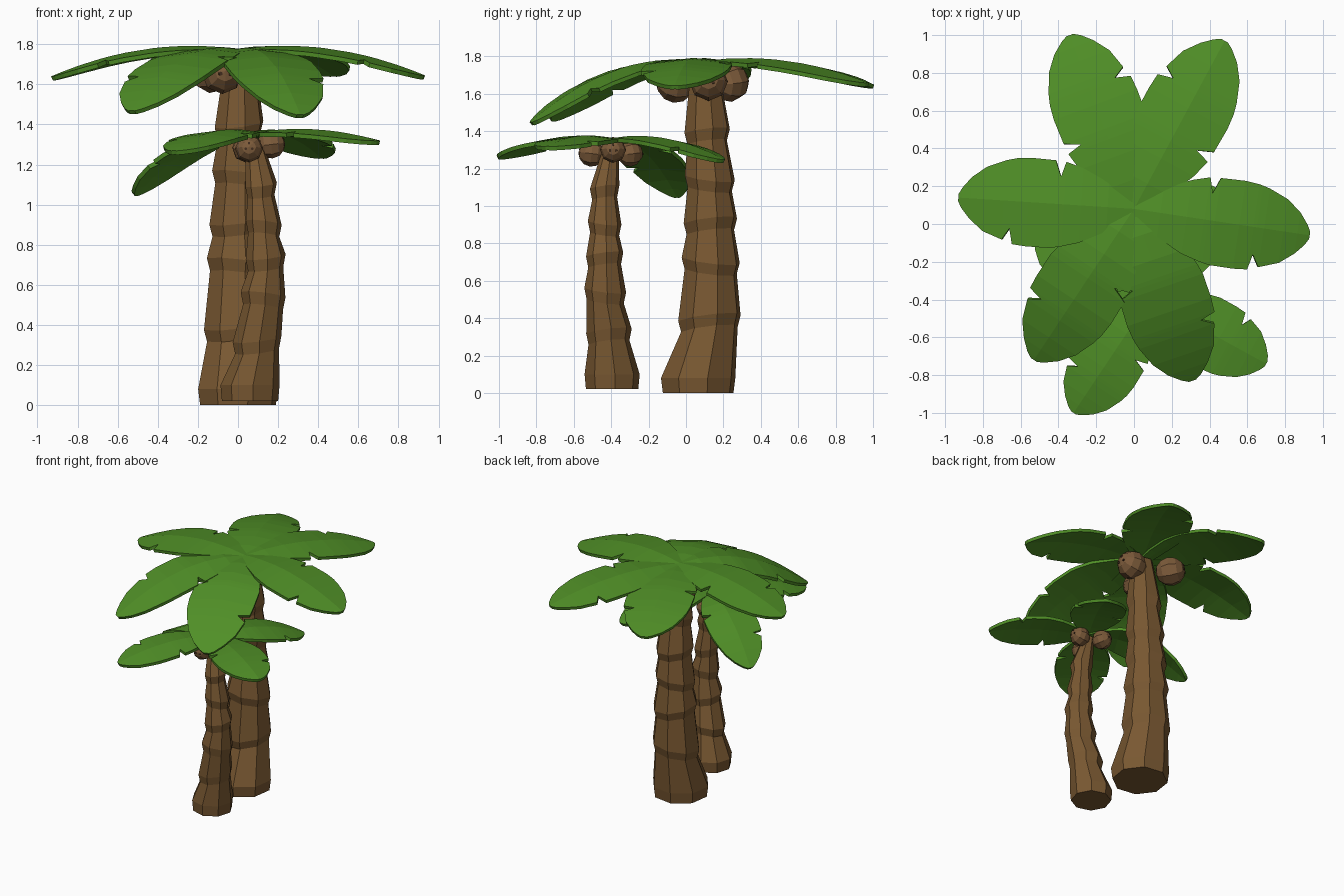
import bpy, bmesh, math
from mathutils import Vector, Matrix

if "Cube" in bpy.data.objects:
    bpy.data.objects.remove(bpy.data.objects["Cube"])


def material(name, rgb):
    m = bpy.data.materials.new(name)
    m.diffuse_color = (*rgb, 1)
    m.use_nodes = True
    m.node_tree.nodes["Principled BSDF"].inputs["Base Color"].default_value = m.diffuse_color
    return m


BARK = material("bark_brown", (0.19, 0.097, 0.031))
HUSK = material("coconut_brown", (0.2, 0.103, 0.042))
DARK = material("dark_brown", (0.05, 0.024, 0.012))
GREEN = material("leaf_green", (0.08, 0.275, 0.02))


def finish(bm, name, *mats):
    me = bpy.data.meshes.new(name)
    bm.to_mesh(me)
    bm.free()
    for m in mats:
        me.materials.append(m)
    ob = bpy.data.objects.new(name, me)
    bpy.context.collection.objects.link(ob)
    return ob


# Trunks: lofted eight-sided rings; every growth band flares out, then tapers
def trunk(name, foot, bands, top, flare, turn):
    z0, x0, y0, r0 = foot
    rings = [(z0, x0, y0, r0 * 0.95, 0), (z0 + 0.08, x0, y0, r0, 0)]
    for i, (z, x, y, r) in enumerate(bands):
        tilt = 0.12 * (-1) ** i
        rings += [(z - 0.03, x, y, r - flare, tilt), (z + 0.03, x, y, r, tilt)]
    rings.append((*top, 0))
    bm = bmesh.new()
    loops = []
    for z, x, y, r, tilt in rings:
        loop = []
        for k in range(8):
            a = turn + k * math.tau / 8
            dx, dy = r * math.cos(a), r * math.sin(a)
            loop.append(bm.verts.new((x + dx, y + dy, z + tilt * (dx + dy))))
        loops.append(loop)
    for a, b in zip(loops, loops[1:]):
        for k in range(8):
            n = (k + 1) % 8
            bm.faces.new((a[k], a[n], b[n], b[k]))
    bm.faces.new(loops[0][::-1])
    bm.faces.new(loops[-1])
    finish(bm, name, BARK)


trunk("large_trunk", (0, 0, 0.065, 0.205),
      [(0.37, -0.003, 0.125, 0.172), (0.68, 0, 0.132, 0.16), (0.89, 0, 0.13, 0.147),
       (1.12, 0.005, 0.127, 0.138), (1.37, 0.005, 0.113, 0.125)],
      (1.74, 0.01, 0.1, 0.075), 0.016, 0.25)
trunk("small_trunk", (0.02, 0.06, -0.395, 0.148),
      [(0.30, 0.095, -0.412, 0.122), (0.52, 0.125, -0.432, 0.112), (0.71, 0.138, -0.435, 0.1),
       (0.88, 0.128, -0.435, 0.09), (1.07, 0.115, -0.435, 0.079)],
      (1.32, 0.08, -0.4, 0.04), 0.012, 0.1)


# Coconuts: faceted balls whose pole faces outward, with three dark pores
def coconut(name, centre, r, heading):
    d = Vector((math.cos(heading), math.sin(heading), 0.12)).normalized()
    place = Matrix.Translation(centre) @ d.to_track_quat('Z', 'Y').to_matrix().to_4x4()
    bm = bmesh.new()
    bmesh.ops.create_uvsphere(bm, u_segments=8, v_segments=6, radius=r, matrix=place)
    body = set(bm.faces)
    for k in range(3):
        a = math.radians(90 + 120 * k)
        pos = Matrix.Translation((0.27 * r * math.cos(a), 0.27 * r * math.sin(a), 0.925 * r))
        bmesh.ops.create_cone(bm, cap_ends=True, segments=6, radius1=0.1 * r, radius2=0.1 * r,
                              depth=0.1 * r, matrix=place @ pos)
    for f in bm.faces:
        f.material_index = 0 if f in body else 1
    finish(bm, name, HUSK, DARK)


for i, (x, y, z, deg) in enumerate([(-0.08, -0.055, 1.655, -80), (0.12, 0.12, 1.665, 0),
                                    (-0.135, 0.235, 1.66, 130)]):
    coconut(f"large_tree_coconut_{i + 1}", (x, y, z), 0.104, math.radians(deg))
for i, (x, y, z, deg) in enumerate([(0.055, -0.505, 1.28, -90), (0.165, -0.39, 1.3, 0),
                                    (0.04, -0.3, 1.28, 110)]):
    coconut(f"small_tree_coconut_{i + 1}", (x, y, z), 0.07, math.radians(deg))

# Half widths along a leaf (position, left factor, right factor); sharp dips are tears
STATIONS = [(0, 0.2, 0.2), (0.15, 0.55, 0.55), (0.3, 0.84, 0.84), (0.40, 0.96, 0.95),
            (0.425, 0.62, 0.97), (0.46, 0.98, 1), (0.6, 1, 1), (0.68, 0.97, 0.97),
            (0.70, 0.95, 0.62), (0.74, 0.91, 0.88), (0.85, 0.73, 0.72), (0.93, 0.48, 0.46),
            (0.98, 0.23, 0.23), (1, 0.08, 0.08)]


# Leaves: arched blades with a gentle fold on the rib, thickened downward
def leaf(name, base, tip, half, rise=0.13, flip=False):
    base, tip = Vector(base), Vector(tip)
    flat = (tip - base).to_2d()
    side = Vector((-flat.y, flat.x, 0)).normalized()
    bm = bmesh.new()
    rows = []
    for t, l, r in STATIONS:
        if flip:
            l, r = r, l
        p = base.lerp(tip, t)
        p.z = base.z + rise * t + (tip.z - base.z - rise) * t * t
        edge = Vector((0, 0, -0.11))
        rows.append([bm.verts.new(p + side * half * l + edge * half * l),
                     bm.verts.new(p),
                     bm.verts.new(p - side * half * r + edge * half * r)])
    for a, b in zip(rows, rows[1:]):
        for k in (0, 1):
            bm.faces.new((a[k], a[k + 1], b[k + 1], b[k]))
    bm.normal_update()
    ob = finish(bm, name, GREEN)
    mod = ob.modifiers.new("thickness", 'SOLIDIFY')
    mod.thickness = 0.022
    mod.offset = -1


LARGE = [(-0.34, 1.0, 1.65), (0.48, 0.97, 1.66), (0.93, -0.06, 1.645),
         (0.31, -0.83, 1.45), (-0.53, -0.72, 1.47), (-0.93, 0.14, 1.64)]
for i, tip in enumerate(LARGE):
    leaf(f"large_tree_leaf_{i + 1}", (0, 0.08, 1.77 + 0.003 * (i % 3)), tip, 0.235,
         0.15 if tip[2] < 1.5 else 0.13, i % 2 == 1)

SMALL = [(0.7, -0.74, 1.32), (-0.32, -1.0, 1.27), (-0.52, -0.04, 1.06), (0.42, 0.2, 1.25)]
for i, tip in enumerate(SMALL):
    leaf(f"small_tree_leaf_{i + 1}", (0.08, -0.4, 1.36 + 0.003 * (i % 2)), tip, 0.19,
         0.1, i % 2 == 0)
